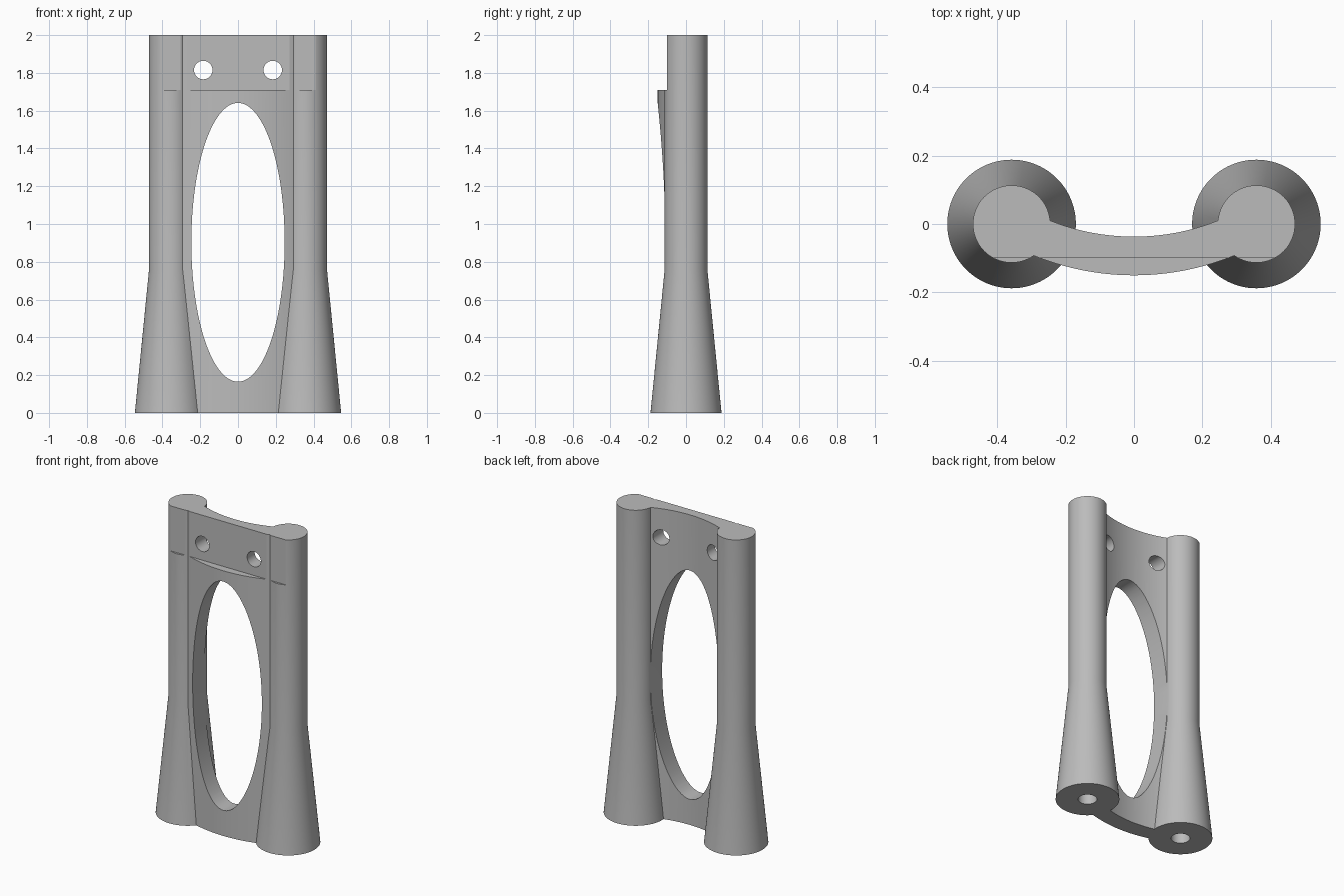
import bpy
import bmesh
from math import cos, sin, asin, pi, radians

cube = bpy.data.objects.get("Cube")
if cube:
    bpy.data.objects.remove(cube, do_unlink=True)

HEIGHT = 2.0
LEG_X, LEG_R, FOOT_R, TAPER_Z = 0.358, 0.113, 0.188, 0.76
ARC_Y, ARC_IN, ARC_OUT = 0.625, 0.662, 0.775

grey = bpy.data.materials.new("Plain grey")
grey.use_nodes = True
grey.diffuse_color = (0.5, 0.5, 0.5, 1)
grey.node_tree.nodes["Principled BSDF"].inputs["Base Color"].default_value = (0.5, 0.5, 0.5, 1)


def loft(name, rings):
    """Closed solid through equal-length rings of points."""
    bm = bmesh.new()
    loops = [[bm.verts.new(p) for p in ring] for ring in rings]
    n = len(loops[0])
    for a, b in zip(loops, loops[1:]):
        for i in range(n):
            j = (i + 1) % n
            bm.faces.new((a[i], a[j], b[j], b[i]))
    bm.faces.new(loops[0][::-1])
    bm.faces.new(loops[-1])
    bmesh.ops.recalc_face_normals(bm, faces=bm.faces)
    mesh = bpy.data.meshes.new(name)
    bm.to_mesh(mesh)
    bm.free()
    mesh.materials.append(grey)
    obj = bpy.data.objects.new(name, mesh)
    bpy.context.collection.objects.link(obj)
    return obj


def circle(x, z, r, n=96):
    return [(x + r * cos(2 * pi * i / n), r * sin(2 * pi * i / n), z) for i in range(n)]


def ellipse_through(name, x, z, rx, rz, n):
    """Elliptical cutter running front to back."""
    return loft(name, [[(x + rx * cos(2 * pi * i / n), y, z + rz * sin(2 * pi * i / n))
                        for i in range(n)] for y in (-0.5, 0.5)])


def combine(target, tool, operation):
    mod = target.modifiers.new(operation, "BOOLEAN")
    mod.object, mod.operation, mod.solver = tool, operation, "EXACT"
    bpy.context.view_layer.objects.active = target
    bpy.ops.object.modifier_apply(modifier=mod.name)
    bpy.data.objects.remove(tool, do_unlink=True)


def arc(r, z, steps=48):
    """Plan arc from leg axis to leg axis."""
    half = asin(LEG_X / r)
    angles = [half * (2 * i / steps - 1) for i in range(steps + 1)]
    return [(r * sin(a), ARC_Y - r * cos(a), z) for a in angles]


# Curved web between the legs
frame = loft("curved_frame", [arc(ARC_OUT, z) + arc(ARC_IN, z)[::-1] for z in (0, HEIGHT)])

# Flared legs
for side in (-1, 1):
    x = side * LEG_X
    leg = loft("leg", [circle(x, 0, FOOT_R), circle(x, TAPER_Z, LEG_R), circle(x, HEIGHT, LEG_R)])
    combine(frame, leg, "UNION")

# Large oval opening
combine(frame, ellipse_through("oval_cutter", 0, 0.903, 0.247, 0.738, 128), "DIFFERENCE")

# Flat mounting face at the top front
flat = [(-0.7, -0.5), (0.7, -0.5), (0.7, -0.1), (-0.7, -0.1)]
combine(frame, loft("flat_cutter", [[(x, y, z) for x, y in flat] for z in (1.71, 2.3)]), "DIFFERENCE")

# Screw holes through the top, blind holes under the feet
for side in (-1, 1):
    combine(frame, ellipse_through("screw_cutter", side * 0.184, 1.815, 0.049, 0.049, 48), "DIFFERENCE")
    x = side * LEG_X
    combine(frame, loft("foot_cutter", [circle(x, -0.1, 0.056, 48), circle(x, 0.4, 0.056, 48)]), "DIFFERENCE")

# Smooth round walls, keep creases sharp
bpy.ops.object.select_all(action="DESELECT")
frame.select_set(True)
bpy.context.view_layer.objects.active = frame
bpy.ops.object.shade_smooth_by_angle(angle=radians(20))
